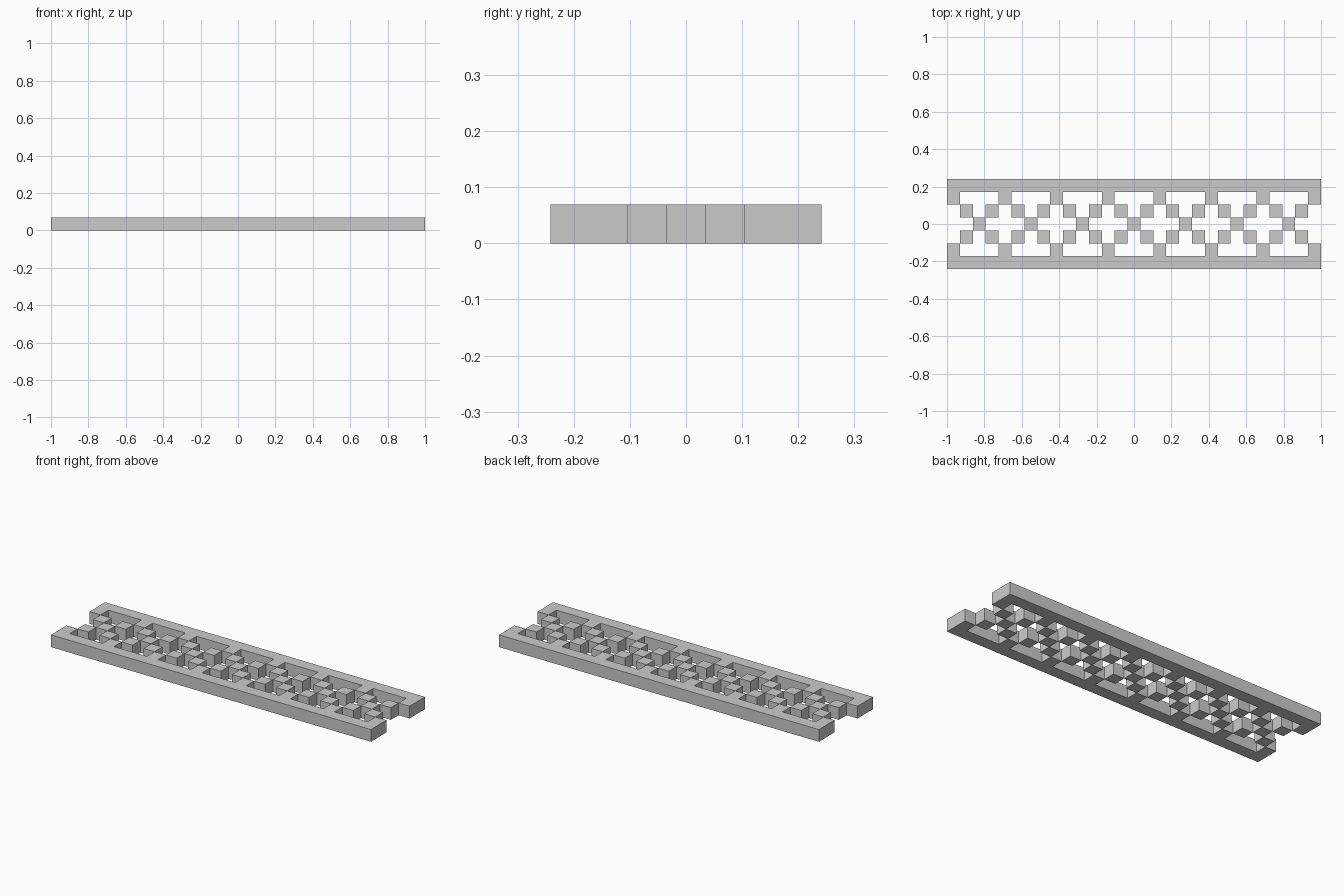
import bpy
import bmesh

if "Cube" in bpy.data.objects:
    bpy.data.objects.remove(bpy.data.objects["Cube"])

CELLS = 29               # grid cells along the length
U = 2.0 / CELLS          # cell size, also the thickness
HALF = 3.5 * U           # half of the seven-cell width


def extrude_outlines(name, outlines):
    """Make one object from flat outlines extruded up by one cell."""
    bm = bmesh.new()
    faces = [bm.faces.new([bm.verts.new((x, y, 0)) for x, y in pts]) for pts in outlines]
    res = bmesh.ops.extrude_face_region(bm, geom=faces, use_keep_orig=True)
    top = [v for v in res["geom"] if isinstance(v, bmesh.types.BMVert)]
    bmesh.ops.translate(bm, verts=top, vec=(0, 0, U))
    bmesh.ops.recalc_face_normals(bm, faces=bm.faces)
    mesh = bpy.data.meshes.new(name)
    bm.to_mesh(mesh)
    bm.free()
    obj = bpy.data.objects.new(name, mesh)
    bpy.context.collection.objects.link(obj)
    return obj


def mirror_y(obj):
    mod = obj.modifiers.new("mirror", "MIRROR")
    mod.use_axis = (False, True, False)
    mod.use_mirror_merge = False


def square(col, row):
    x, y = -1 + col * U, -HALF + row * U
    return [(x, y), (x + U, y), (x + U, y + U), (x, y + U)]


# Side rails with short posts every four cells
outline = [(-1, -HALF), (1, -HALF)]
for col in range(CELLS - 1, -1, -4):
    x0, x1 = -1 + col * U, -1 + (col + 1) * U
    y0, y1 = -HALF + U, -HALF + 2 * U
    if col < CELLS - 1:
        outline.append((x1, y0))
    outline += [(x1, y1), (x0, y1)]
    if col > 0:
        outline.append((x0, y0))
mirror_y(extrude_outlines("side_rails", [outline]))

# Diagonal lattice blocks touching the posts corner to corner
mirror_y(extrude_outlines("lattice_blocks", [square(c, 2) for c in range(1, CELLS, 2)]))

# Blocks at the crossing points on the centre line
extrude_outlines("crossing_blocks", [square(c, 3) for c in range(2, CELLS, 4)])
